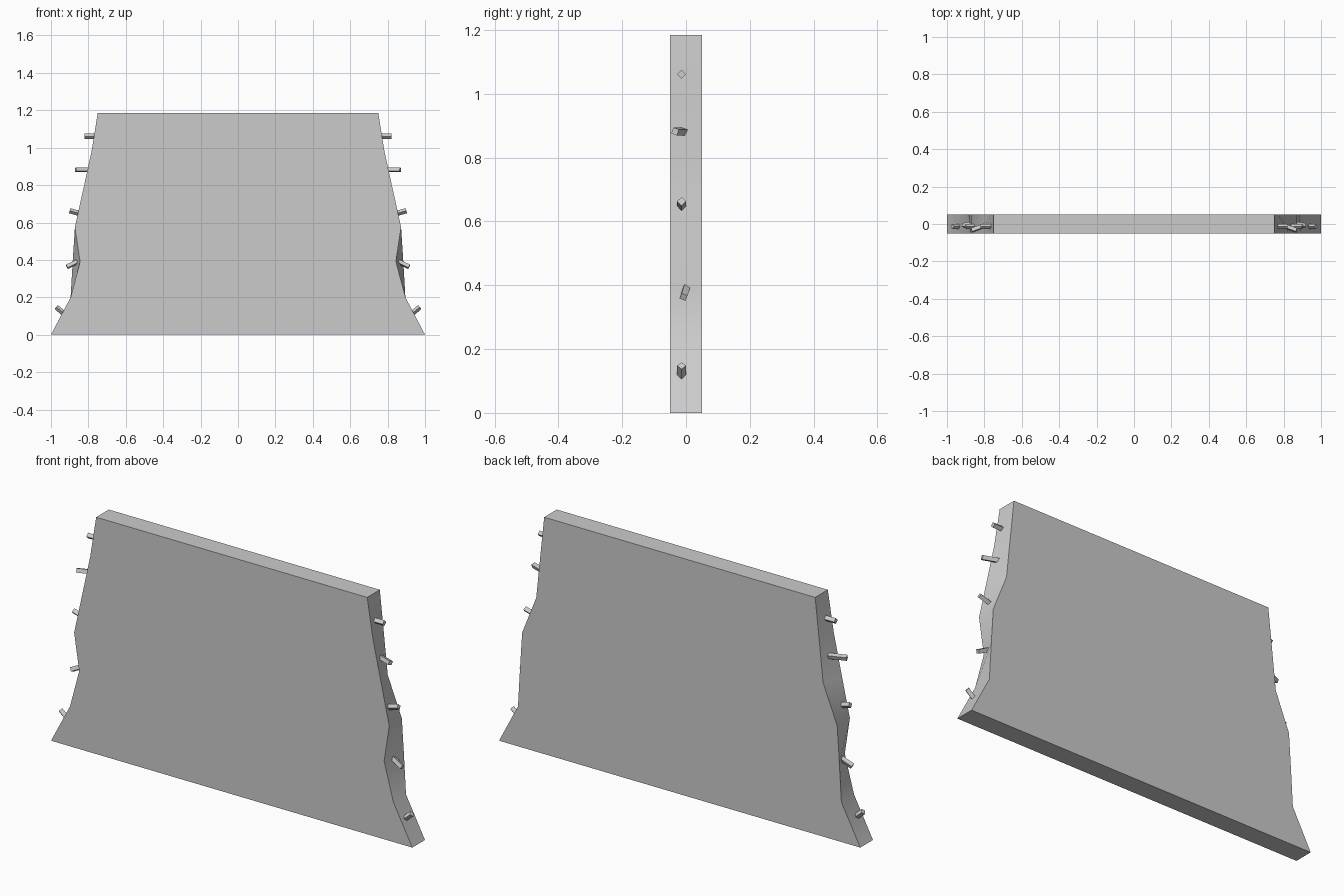
import bpy, bmesh
from math import radians
from mathutils import Vector, Matrix

if "Cube" in bpy.data.objects:
    bpy.data.objects.remove(bpy.data.objects["Cube"])


def finish(name, bm):
    bmesh.ops.recalc_face_normals(bm, faces=bm.faces)
    mesh = bpy.data.meshes.new(name)
    bm.to_mesh(mesh)
    bm.free()
    obj = bpy.data.objects.new(name, mesh)
    bpy.context.collection.objects.link(obj)
    return obj


# Side profile levels: (z, half width at front, half width at back)
LEVELS = [(0, 1, 1), (0.2, 0.895, 0.895), (0.39, 0.844, 0.884),
          (0.575, 0.872, 0.872), (0.77, 0.829, 0.794),
          (0.98, 0.783, 0.772), (1.185, 0.75, 0.75)]
DEPTH = 0.05

# Slab: closed front and back outlines, bridged around the rim
bm = bmesh.new()


def outline(y, col):
    pts = [(lv[col], lv[0]) for lv in LEVELS]
    pts += [(-x, z) for x, z in reversed(pts)]
    return [bm.verts.new((x, y, z)) for x, z in pts]


front, back = outline(-DEPTH, 1), outline(DEPTH, 2)
bm.faces.new(front)
bm.faces.new(back)
n = len(front)
for i in range(n):
    j = (i + 1) % n
    bm.faces.new((front[i], front[j], back[j], back[i]))
slab = finish("wall_slab", bm)
bpy.context.view_layer.objects.active = slab
slab.select_set(True)
bpy.ops.object.shade_smooth_by_angle(angle=radians(30))

# Pegs: (outer end, inner end, roll in degrees)
PEGS = [((0.972, -0.014, 0.148), (0.915, -0.014, 0.100), 0),
        ((0.915, -0.008, 0.363), (0.845, 0.003, 0.397), 20),
        ((0.900, -0.014, 0.663), (0.835, -0.014, 0.645), 0),
        ((0.868, -0.034, 0.882), (0.785, -0.004, 0.882), 25),
        ((0.820, -0.014, 1.061), (0.750, -0.014, 1.061), 0)]


def peg(name, outer, inner, roll, side):
    flip = Vector((side, 1, 1))
    a, b = Vector(outer) * flip, Vector(inner) * flip
    d = a - b
    bm = bmesh.new()
    # four-sided stick aimed along its axis
    mat = (Matrix.Translation((a + b) / 2) @ d.to_track_quat('Z', 'Y').to_matrix().to_4x4()
           @ Matrix.Rotation(radians(roll * side), 4, 'Z'))
    bmesh.ops.create_cone(bm, cap_ends=True, segments=4, radius1=0.014,
                          radius2=0.014, depth=d.length, matrix=mat)
    return finish(name, bm)


for i, (outer, inner, roll) in enumerate(PEGS, 1):
    for side, label in ((1, "right"), (-1, "left")):
        peg(f"peg_{label}_{i}", outer, inner, roll, side)
